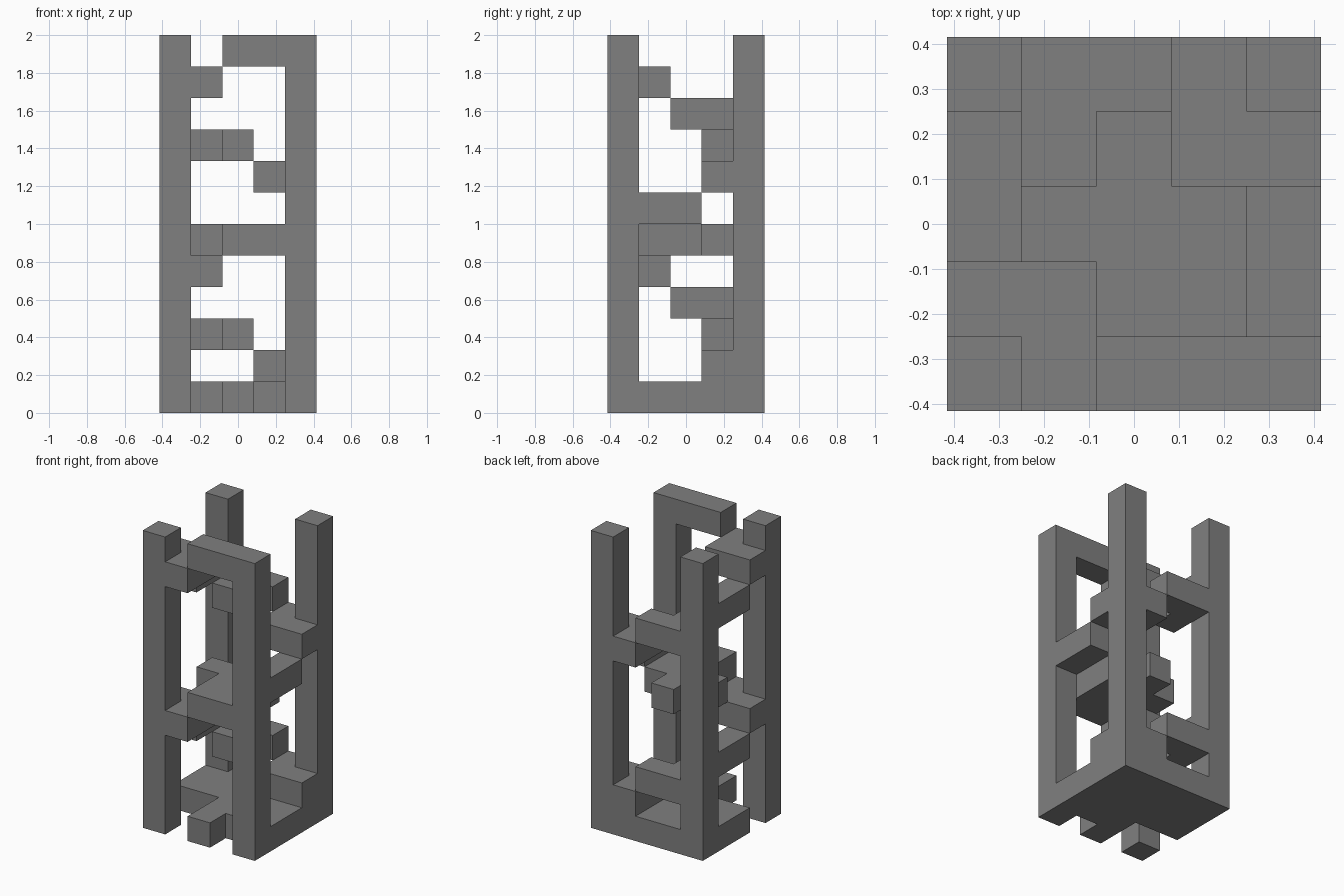
import bpy
import bmesh
from mathutils import Vector

cube = bpy.data.objects.get("Cube")
if cube:
    bpy.data.objects.remove(cube, do_unlink=True)

U = 1 / 6                      # one block
SIDE, LEVELS = 5, 12           # footprint and height in blocks
ORIGIN = Vector((-SIDE * U / 2, -SIDE * U / 2, 0))

grey = bpy.data.materials.new("stone_grey")
grey.use_nodes = True
colour = (0.214, 0.214, 0.214, 1)
grey.diffuse_color = colour
grey.node_tree.nodes["Principled BSDF"].inputs["Base Color"].default_value = colour

parts = {}


def layer(name, cells, level):
    parts[name] = {(x, y, level) for x, y in cells}


# Corner posts
corners = {"front_right": (0, 0), "front_left": (4, 0),
           "back_right": (0, 4), "back_left": (4, 4)}
for name, (x, y) in corners.items():
    parts[name + "_post"] = {(x, y, z) for z in range(LEVELS)}

# Ground floor, with gaps along the front
gaps = {(0, 1), (1, 1), (1, 0), (3, 0)} | set(corners.values())
layer("ground_floor", {(x, y) for x in range(SIDE) for y in range(SIDE)} - gaps, 0)

# Spiral stair, two turns
steps = {
    "back_left_step": ([(3, 3), (3, 4), (4, 3)], 1),
    "back_step": ([(1, 3), (1, 4), (2, 4)], 2),
    "right_step": ([(0, 2), (0, 3)], 3),
    "front_right_step": ([(0, 1), (1, 1), (1, 0)], 4),
    "front_step": ([(2, 0), (3, 0)], 5),
}
for turn, label in enumerate(("lower_", "upper_")):
    for name, (cells, level) in steps.items():
        layer(label + name, cells, level + 6 * turn)
layer("left_step", [(4, 1), (4, 2)], 6)

# Middle landing
layer("middle_landing", [(1, 2), (2, 2), (3, 2), (2, 1), (3, 1), (2, 3)], 5)

solid = set().union(*parts.values())


def build(name, cells):
    """Make the outer faces of a part, leaving out those hidden by neighbours."""
    bm = bmesh.new()
    for cell in cells:
        for axis in range(3):
            for sign in (-1, 1):
                n = Vector((0, 0, 0))
                n[axis] = sign
                c = Vector(cell)
                if tuple(int(v) for v in c + n) in solid:
                    continue
                a = Vector((0, 0, 0))
                a[(axis + 1) % 3] = 1
                b = n.cross(a)
                mid = c + Vector((0.5, 0.5, 0.5)) + n / 2
                ring = (-a - b, a - b, a + b, b - a)
                bm.faces.new([bm.verts.new(ORIGIN + (mid + r / 2) * U) for r in ring])
    bmesh.ops.remove_doubles(bm, verts=bm.verts, dist=0.001)
    bmesh.ops.dissolve_limit(bm, angle_limit=0.01, verts=bm.verts, edges=bm.edges)
    mesh = bpy.data.meshes.new(name)
    bm.to_mesh(mesh)
    bm.free()
    mesh.materials.append(grey)
    bpy.context.collection.objects.link(bpy.data.objects.new(name, mesh))


for name, cells in parts.items():
    build(name, cells)
